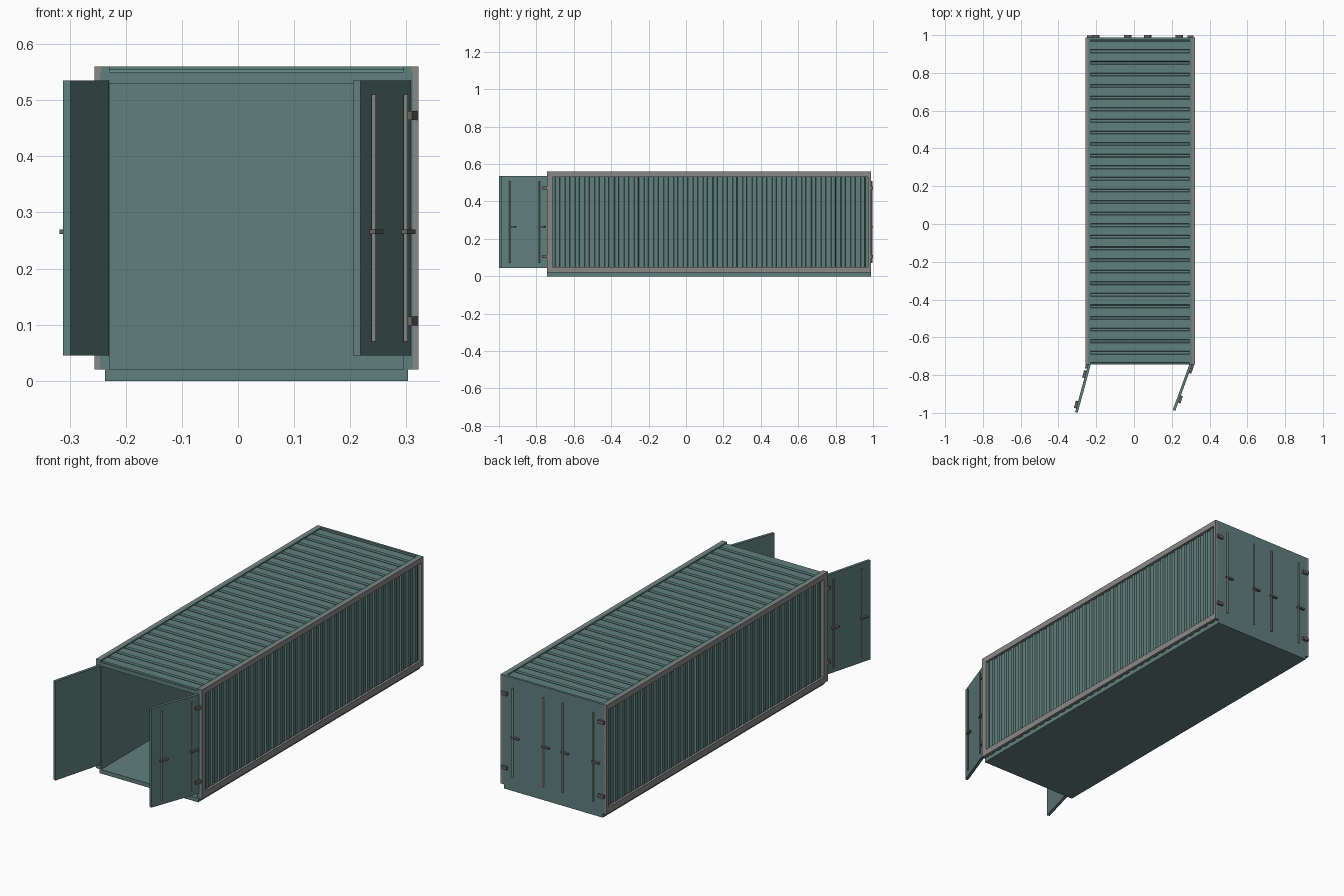
import bpy, bmesh, math
from mathutils import Matrix, Vector

if "Cube" in bpy.data.objects:
    bpy.data.objects.remove(bpy.data.objects["Cube"])


def material(name, rgb):
    m = bpy.data.materials.new(name)
    m.diffuse_color = (*rgb, 1)
    m.use_nodes = True
    m.node_tree.nodes["Principled BSDF"].inputs["Base Color"].default_value = m.diffuse_color
    return m


TEAL = material("teal paint", (0.118, 0.216, 0.206))
GREY = material("grey steel", (0.25, 0.25, 0.24))
DARK = material("dark fittings", (0.13, 0.13, 0.125))

CX = 0.033                    # centre line of the container
FRONT, BACK = -0.743, 0.988   # body ends
TOP = 0.56


def build(name, mat, boxes, rods=(), frame=Matrix()):
    """One object from boxes (x0,x1,y0,y1,z0,z1) and upright rods (x,y,z0,z1,r)."""
    bm = bmesh.new()
    for x0, x1, y0, y1, z0, z1 in boxes:
        mid = Vector((x0 + x1, y0 + y1, z0 + z1)) / 2
        bmesh.ops.create_cube(bm, size=1, matrix=Matrix.Translation(mid)
                              @ Matrix.Diagonal((x1 - x0, y1 - y0, z1 - z0, 1)))
    for x, y, z0, z1, r in rods:
        bmesh.ops.create_cone(bm, cap_ends=True, segments=12, radius1=r, radius2=r,
                              depth=z1 - z0,
                              matrix=Matrix.Translation((x, y, (z0 + z1) / 2)))
    bm.transform(frame)
    me = bpy.data.meshes.new(name)
    bm.to_mesh(me)
    bm.free()
    ob = bpy.data.objects.new(name, me)
    bpy.context.collection.objects.link(ob)
    me.materials.append(mat)
    return ob


def corrugation(name, outline, extrude, mat):
    """Extrude a zigzag (closed) outline along a vector."""
    bm = bmesh.new()
    face = bm.faces.new([bm.verts.new(p) for p in outline])
    r = bmesh.ops.extrude_face_region(bm, geom=[face])
    bmesh.ops.translate(bm, vec=extrude,
                        verts=[v for v in r["geom"] if isinstance(v, bmesh.types.BMVert)])
    bmesh.ops.recalc_face_normals(bm, faces=bm.faces)
    me = bpy.data.meshes.new(name)
    bm.to_mesh(me)
    bm.free()
    ob = bpy.data.objects.new(name, me)
    bpy.context.collection.objects.link(ob)
    me.materials.append(mat)


def wave(start, end, count, width, low, high, base):
    """Profile points (along, height) of evenly spaced ribs on a sheet."""
    pitch = (end - start) / count
    pts = [(start, base), (start, low)]
    for i in range(count):
        c = start + pitch * (i + 0.5)
        h = width / 2
        pts += [(c - h - 0.003, low), (c - h, high), (c + h, high), (c + h + 0.003, low)]
    return pts + [(end, low), (end, base)]


# Floor slab, end wall and the header and inner posts of the open end
build("floor", TEAL, [(CX - 0.27, CX + 0.27, FRONT, BACK, 0, 0.02)])
build("end_wall", TEAL, [(CX - 0.279, CX + 0.279, BACK - 0.016, BACK, 0.02, 0.55)])
build("door_surround", TEAL,
      [(CX - 0.279, CX + 0.279, FRONT, FRONT + 0.03, 0.53, 0.55)]
      + [(CX + s * 0.2705 - 0.0085, CX + s * 0.2705 + 0.0085, FRONT, FRONT + 0.03, 0.02, 0.53)
         for s in (-1, 1)])

# Ribbed side walls inside grey frames
for side, s in (("left", -1), ("right", 1)):
    prof = wave(FRONT + 0.03, BACK - 0.016, 32, 0.02, 0.270, 0.279, 0.262)
    corrugation(side + "_wall", [(CX + s * h, y, 0.02) for y, h in prof],
                Vector((0, 0, 0.52)), TEAL)
    a, b = sorted((CX + s * 0.276, CX + s * 0.289))
    c, d = sorted((CX + s * 0.262, CX + s * 0.289))
    build(side + "_frame", GREY, [
        (a, b, FRONT, FRONT + 0.03, 0.02, TOP),
        (a, b, BACK - 0.016, BACK, 0.02, TOP),
        (a, b, FRONT + 0.03, BACK - 0.016, 0.02, 0.05)])
    build(side + "_top_rail", GREY, [(a, b, FRONT + 0.03, BACK - 0.016, 0.532, TOP)])
    e, f = sorted((CX + s * 0.262, CX + s * 0.276))
    build(side + "_roof_edge", TEAL, [(e, f, FRONT, BACK, 0.535, TOP)])

# Ribbed roof sheet with a low lip at the closed end
prof = wave(FRONT, BACK - 0.012, 28, 0.044, 0.548, 0.555, 0.535)
corrugation("roof", [(CX - 0.262, y, z) for y, z in prof], Vector((0.524, 0, 0)), TEAL)
build("roof_end_lip", TEAL, [(CX - 0.262, CX + 0.262, BACK - 0.012, BACK, 0.545, TOP)])


def fittings(name, frame, rods, hinges):
    """Lock rods, handles and hinges; local -y faces outward."""
    build(name + "_lock_rods", GREY, [], [(x, -0.006, 0.07, 0.51, 0.004) for x in rods],
          frame)
    build(name + "_handles", DARK,
          [(x - 0.007, x + 0.033, -0.012, 0, 0.262, 0.27) for x in rods], [], frame)
    build(name + "_hinges", DARK,
          [(x - 0.016, x + 0.016, -0.011, 0.001, z - 0.008, z + 0.008)
           for x in hinges for z in (0.107, 0.473)], [], frame)


# Closed doors on the far end
fittings("rear", Matrix.Translation((CX, BACK, 0)) @ Matrix.Rotation(math.pi, 4, "Z"),
         (-0.22, -0.053, 0.053, 0.222), (-0.265, 0.265))

# Two doors standing open at the front
W = 0.262
for name, hx, deg, s in (("left_door", -0.243, -105.2, 1), ("right_door", 0.308, 70, -1)):
    frame = Matrix.Translation((hx, FRONT, 0)) @ Matrix.Rotation(math.radians(deg), 4, "Z")
    x0, x1 = sorted((0, s * W))
    build(name, TEAL, [(x0, x1, 0, 0.014, 0.045, 0.535)], [], frame)
    fittings(name, frame, (s * 0.042, s * 0.209), (s * 0.008,))
